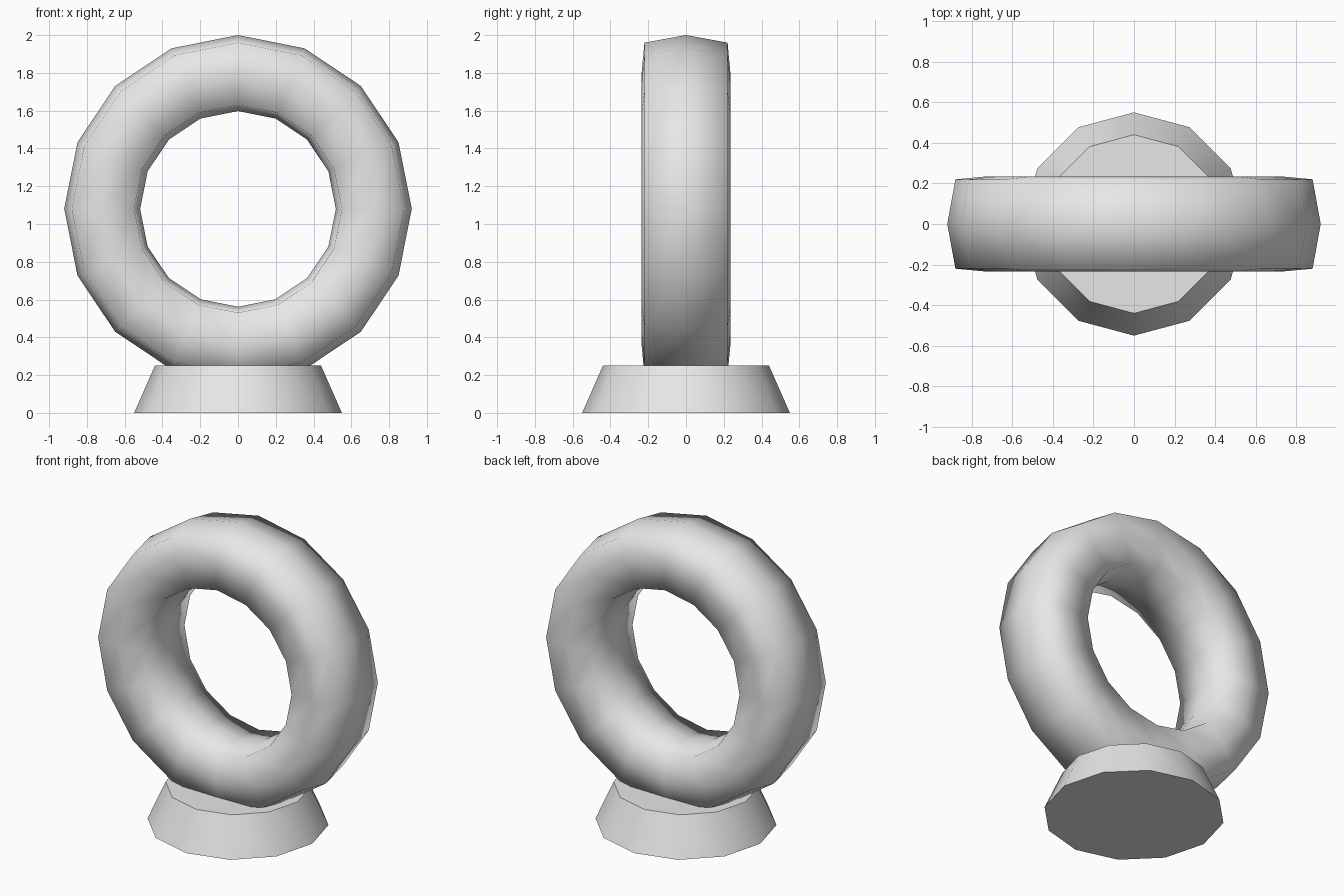
import bpy
import bmesh
from math import pi, cos, sin, radians

cube = bpy.data.objects.get("Cube")
if cube:
    bpy.data.objects.remove(cube, do_unlink=True)

# Single plain grey
grey = bpy.data.materials.new("plain grey")
grey.use_nodes = True
grey.diffuse_color = (0.8, 0.8, 0.8, 1)
grey.node_tree.nodes["Principled BSDF"].inputs["Base Color"].default_value = (0.8, 0.8, 0.8, 1)


def finish(bm, name):
    bmesh.ops.recalc_face_normals(bm, faces=bm.faces[:])
    mesh = bpy.data.meshes.new(name)
    bm.to_mesh(mesh)
    bm.free()
    mesh.materials.append(grey)
    obj = bpy.data.objects.new(name, mesh)
    bpy.context.collection.objects.link(obj)
    return obj


# Upright ring: a rounded, boxy section swept around the y axis
SEGMENTS = 16
CENTRE_Z = 1.08
section = [(0.92, 0), (0.88, 0.22), (0.72, 0.235), (0.55, 0.22),
           (0.518, 0), (0.55, -0.22), (0.72, -0.235), (0.88, -0.22)]
bm = bmesh.new()
loops = []
for i in range(SEGMENTS):
    a = 2 * pi * i / SEGMENTS
    loops.append([bm.verts.new((r * cos(a), y, CENTRE_Z + r * sin(a))) for r, y in section])
for i, loop in enumerate(loops):
    following = loops[(i + 1) % SEGMENTS]
    for j in range(len(section)):
        k = (j + 1) % len(section)
        bm.faces.new((loop[j], loop[k], following[k], following[j]))
for face in bm.faces:
    face.smooth = True
finish(bm, "ring")

# Tapered twelve-sided base, smooth round the side with sharp rims
bm = bmesh.new()
bmesh.ops.create_cone(bm, cap_ends=True, segments=12, radius1=0.55, radius2=0.44, depth=0.25)
bmesh.ops.translate(bm, verts=bm.verts[:], vec=(0, 0, 0.125))
base = finish(bm, "base")
bpy.ops.object.select_all(action="DESELECT")
base.select_set(True)
bpy.context.view_layer.objects.active = base
bpy.ops.object.shade_smooth_by_angle(angle=radians(35))
